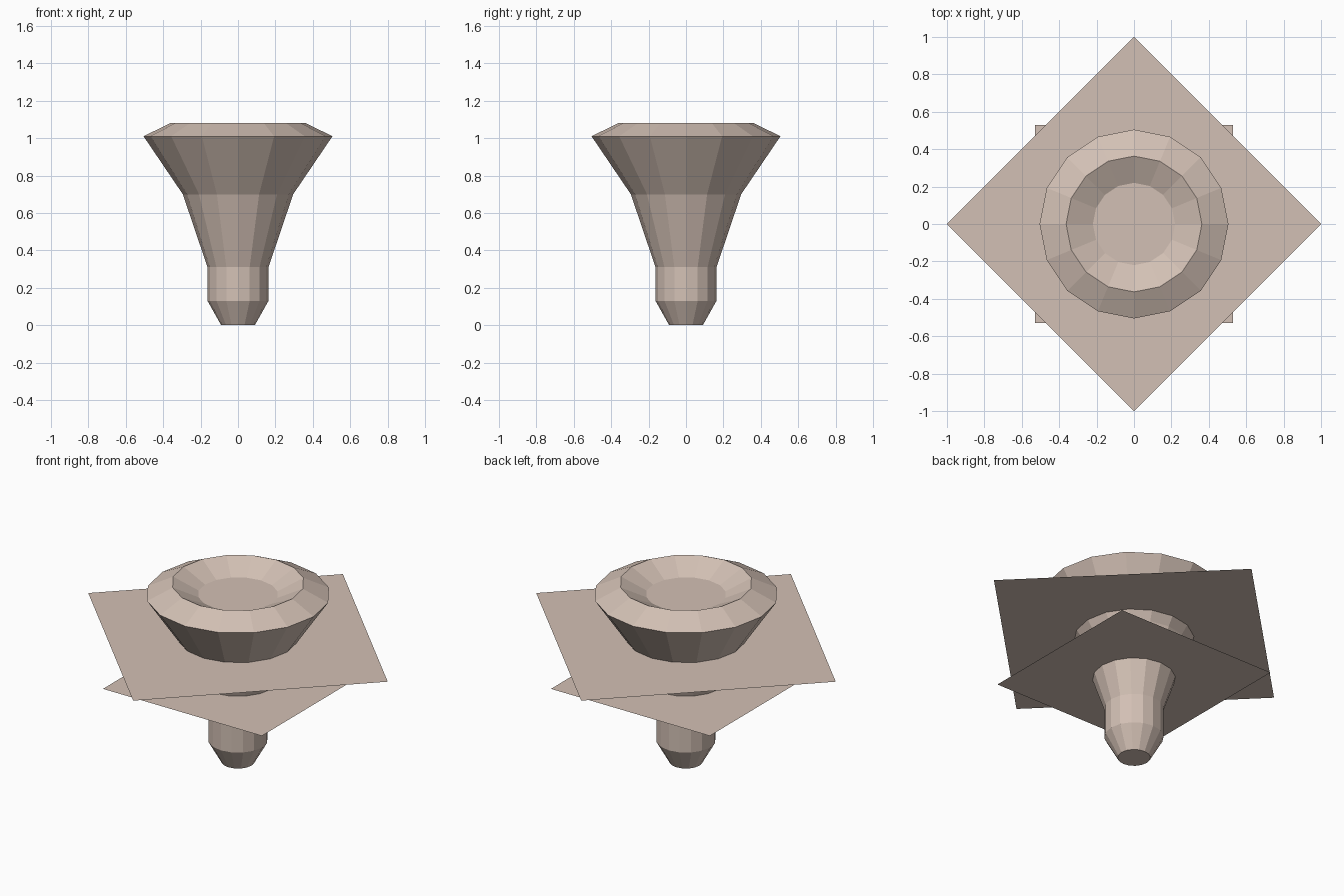
import bpy, bmesh, math

cube = bpy.data.objects.get("Cube")
if cube:
    bpy.data.objects.remove(cube, do_unlink=True)

# Single clay colour
clay = bpy.data.materials.new("pale clay")
clay.use_nodes = True
colour = (0.65, 0.53, 0.46, 1)
clay.diffuse_color = colour
clay.node_tree.nodes["Principled BSDF"].inputs["Base Color"].default_value = colour


def add_object(name, bm):
    mesh = bpy.data.meshes.new(name)
    bm.to_mesh(mesh)
    bm.free()
    mesh.materials.append(clay)
    obj = bpy.data.objects.new(name, mesh)
    bpy.context.collection.objects.link(obj)
    return obj


def lathe(name, profile, sides):
    """Turn a radius/height profile around z, closed at both ends."""
    bm = bmesh.new()
    rings = []
    for r, z in profile:
        angles = [math.tau * i / sides for i in range(sides)]
        rings.append([bm.verts.new((r * math.cos(a), r * math.sin(a), z)) for a in angles])
    for low, high in zip(rings, rings[1:]):
        for i in range(sides):
            j = (i + 1) % sides
            bm.faces.new((low[i], low[j], high[j], high[i]))
    bm.faces.new(rings[0][::-1])
    bm.faces.new(rings[-1])
    return add_object(name, bm)


def sheet(name, radius, z, turn):
    """Thin four-cornered sheet facing up."""
    bm = bmesh.new()
    angles = [turn + math.tau * i / 4 for i in range(4)]
    bm.faces.new([bm.verts.new((radius * math.cos(a), radius * math.sin(a), z)) for a in angles])
    return add_object(name, bm)


# Flared stem with a bevelled rim and a shallow recess in the top
lathe("flared_stem", [(0.09, 0), (0.163, 0.13), (0.163, 0.31), (0.295, 0.70),
                      (0.505, 1.01), (0.363, 1.08), (0.22, 1.01)], 16)

# Two crossed sheets around the stem
sheet("upper_sheet", 1.0, 0.75, 0)
sheet("lower_sheet", 0.75, 0.50, math.pi / 4)
